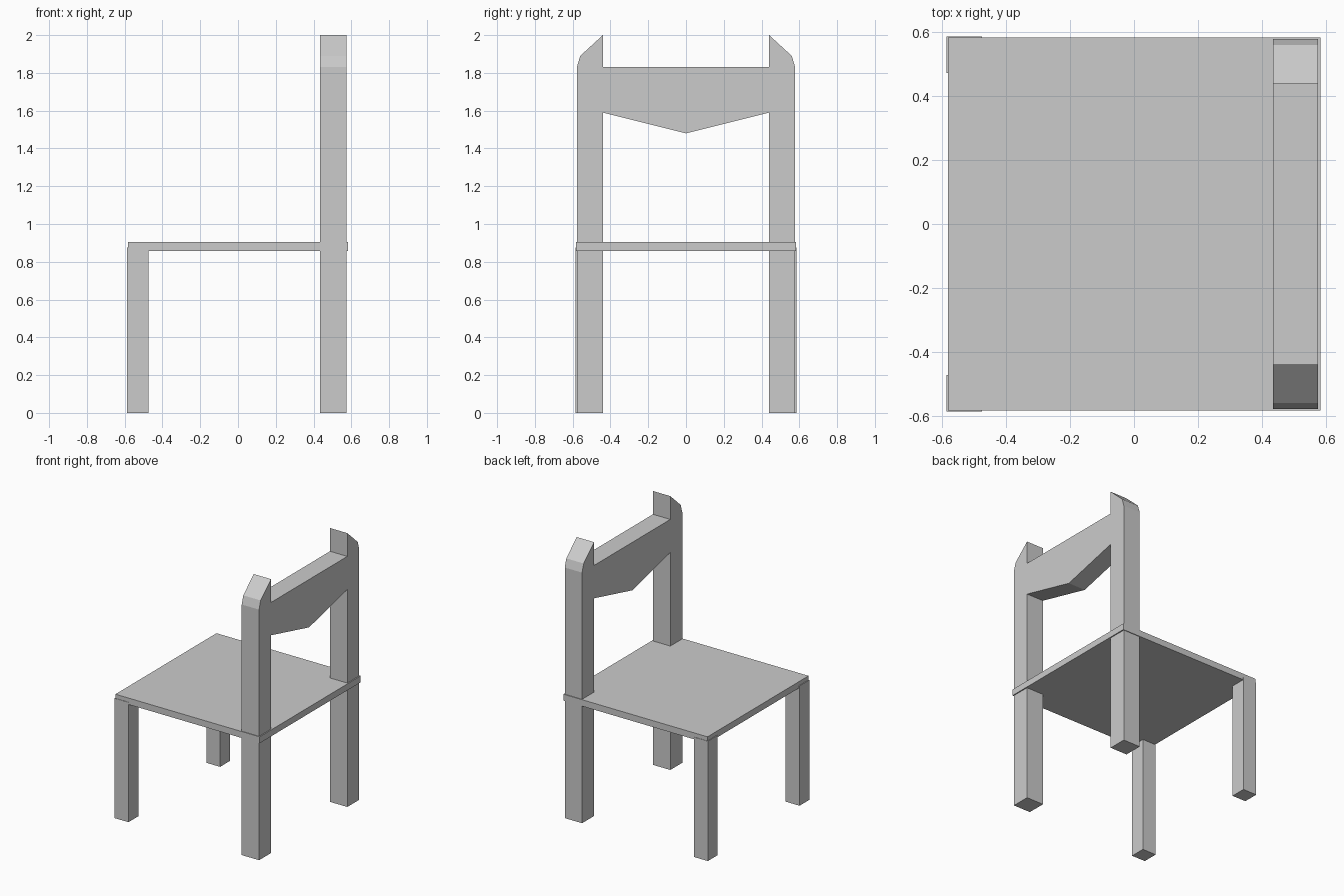
import bpy
import bmesh
from mathutils import Vector

cube = bpy.data.objects.get("Cube")
if cube:
    bpy.data.objects.remove(cube, do_unlink=True)

# One plain grey for the whole chair
grey = bpy.data.materials.new("plain_grey")
grey.use_nodes = True
colour = (0.6, 0.6, 0.6, 1)
grey.diffuse_color = colour
grey.node_tree.nodes["Principled BSDF"].inputs["Base Color"].default_value = colour


def extrude_profile(name, points, direction):
    """Make a closed solid from a flat outline pushed along a direction."""
    bm = bmesh.new()
    face = bm.faces.new([bm.verts.new(p) for p in points])
    top = bmesh.ops.extrude_face_region(bm, geom=[face], use_keep_orig=True)
    moved = [g for g in top["geom"] if isinstance(g, bmesh.types.BMVert)]
    bmesh.ops.translate(bm, verts=moved, vec=Vector(direction))
    bmesh.ops.recalc_face_normals(bm, faces=bm.faces)
    mesh = bpy.data.meshes.new(name)
    bm.to_mesh(mesh)
    bm.free()
    mesh.materials.append(grey)
    obj = bpy.data.objects.new(name, mesh)
    bpy.context.collection.objects.link(obj)
    return obj


def box(name, x, y, z):
    base = [(x[0], y[0], z[0]), (x[1], y[0], z[0]),
            (x[1], y[1], z[0]), (x[0], y[1], z[0])]
    return extrude_profile(name, base, (0, 0, z[1] - z[0]))


# Seat slab
box("seat", (-0.582, 0.583), (-0.583, 0.583), (0.858, 0.905))

# Short legs, on the side away from the backrest
for side, y in (("left", (0.472, 0.586)), ("right", (-0.586, -0.472))):
    box("short_leg_" + side, (-0.587, -0.475), y, (0, 0.875))

# Back frame: two tall posts joined by a rail with a pointed lower edge
half = [(0.44, 1.59), (0.44, 0), (0.578, 0), (0.578, 1.83),
        (0.56, 1.89), (0.44, 2), (0.44, 1.83)]
outline = [(0, 1.48)] + half + [(-y, z) for y, z in reversed(half)]
extrude_profile("back_frame", [(0.435, y, z) for y, z in outline], (0.14, 0, 0))
